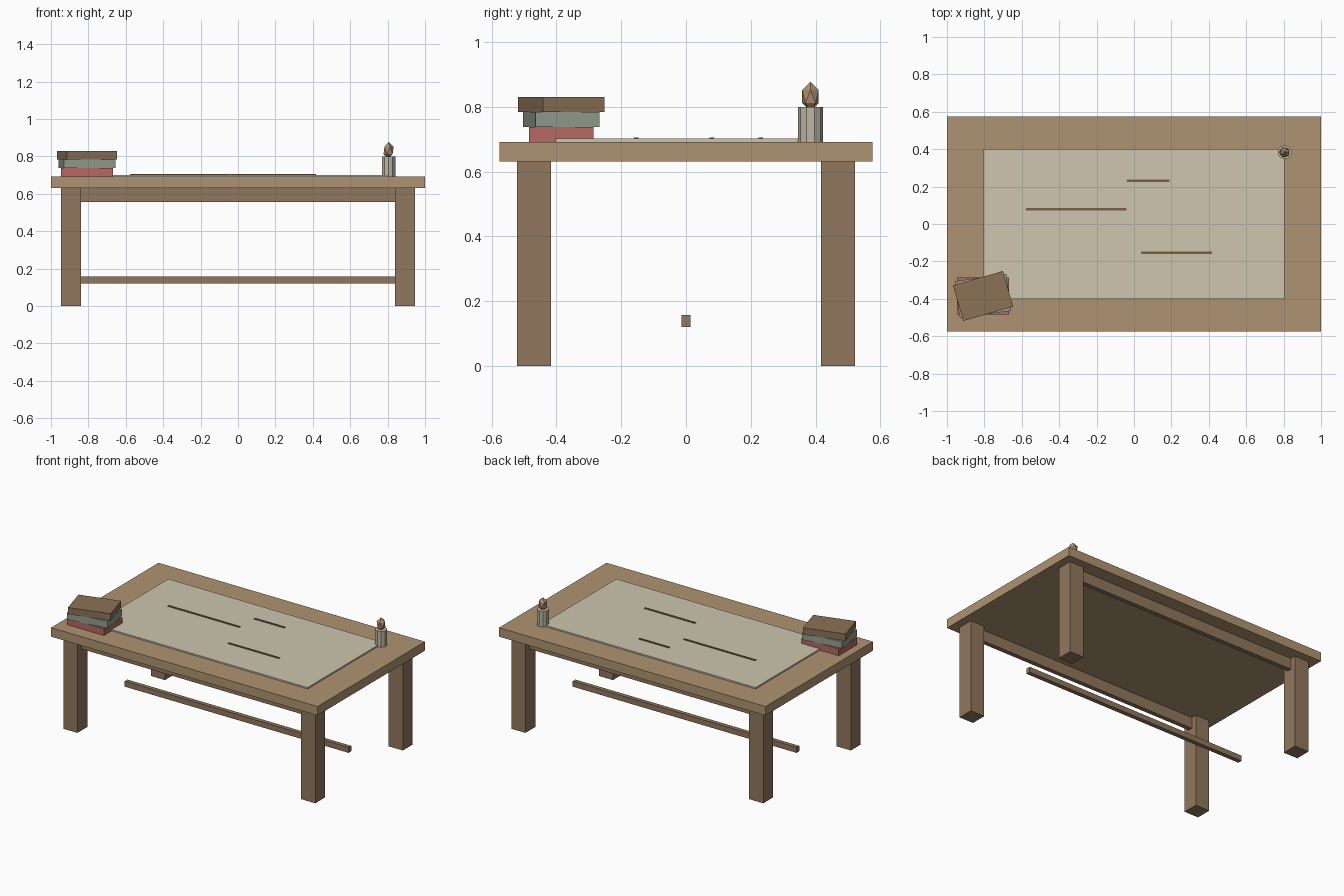
import bpy
import math

if "Cube" in bpy.data.objects:
    bpy.data.objects.remove(bpy.data.objects["Cube"])


def material(name, r, g, b):
    """Flat colour given as sRGB bytes, stored as linear values."""
    def lin(c):
        c /= 255
        return c / 12.92 if c <= 0.04045 else ((c + 0.055) / 1.055) ** 2.4
    m = bpy.data.materials.new(name)
    m.diffuse_color = (lin(r), lin(g), lin(b), 1)
    m.use_nodes = True
    m.node_tree.nodes["Principled BSDF"].inputs["Base Color"].default_value = m.diffuse_color
    return m


LIGHT_WOOD = material("light wood", 175, 148, 114)
DARK_WOOD = material("dark wood", 144, 119, 93)
CLOTH = material("cream cloth", 205, 198, 175)
GROOVE = material("brown strip", 125, 94, 68)
RED = material("red cover", 182, 105, 100)
GREEN = material("green cover", 146, 157, 141)
BROWN = material("brown cover", 139, 113, 86)
WAX = material("candle wax", 190, 183, 163)
FLAME = material("flame tan", 176, 143, 110)


def box(name, x, y, z, mat, turn=0):
    """Box from (min, max) ranges, optionally turned about z."""
    bpy.ops.mesh.primitive_cube_add(
        size=1, location=[sum(r) / 2 for r in (x, y, z)])
    ob = bpy.context.object
    ob.scale = [r[1] - r[0] for r in (x, y, z)]
    ob.rotation_euler.z = math.radians(turn)
    ob.name = name
    ob.data.materials.append(mat)
    return ob


def around(c, size):
    return (c - size / 2, c + size / 2)


# Table top and cloth
box("table_top", (-1, 1), (-0.576, 0.576), (0.631, 0.692), LIGHT_WOOD)
box("cloth", (-0.804, 0.804), (-0.402, 0.402), (0.691, 0.7015), CLOTH)

# Legs and long rails under the top
for sy, side in ((-1, "front"), (1, "back")):
    for sx, end in ((-1, "left"), (1, "right")):
        box(f"{side}_{end}_leg", around(sx * 0.893, 0.106),
            around(sy * 0.469, 0.106), (0, 0.631), DARK_WOOD)
    box(f"{side}_rail", (-0.84, 0.84), around(sy * 0.469, 0.03),
        (0.556, 0.631), DARK_WOOD)

# Low stretcher along the middle
box("stretcher", (-0.84, 0.84), around(0, 0.029), (0.12, 0.157), DARK_WOOD)

# Thin strips lying on the cloth
for i, (x0, x1, y) in enumerate(((-0.578, -0.04, 0.079),
                                 (-0.038, 0.19, 0.231),
                                 (0.037, 0.418, -0.153))):
    box(f"strip_{i + 1}", (x0, x1), around(y, 0.014), (0.7, 0.7055), GROOVE)

# Stack of books, each turned a little further
for i, (name, mat) in enumerate((("bottom_book", RED), ("middle_book", GREEN),
                                 ("top_book", BROWN))):
    z = 0.692 + i * 0.046
    box(name, around(-0.807, 0.278), around(-0.385, 0.198), (z, z + 0.046),
        mat, turn=8 * i)

# Candle and flame
bpy.ops.mesh.primitive_cylinder_add(vertices=10, radius=0.038, depth=0.107,
                                    location=(0.805, 0.384, 0.7455))
candle = bpy.context.object
candle.name = "candle"
candle.data.materials.append(WAX)

bpy.ops.mesh.primitive_ico_sphere_add(subdivisions=1, radius=1,
                                      location=(0.805, 0.384, 0.832))
flame = bpy.context.object
flame.name = "flame"
flame.scale = (0.03, 0.03, 0.045)
flame.data.materials.append(FLAME)
